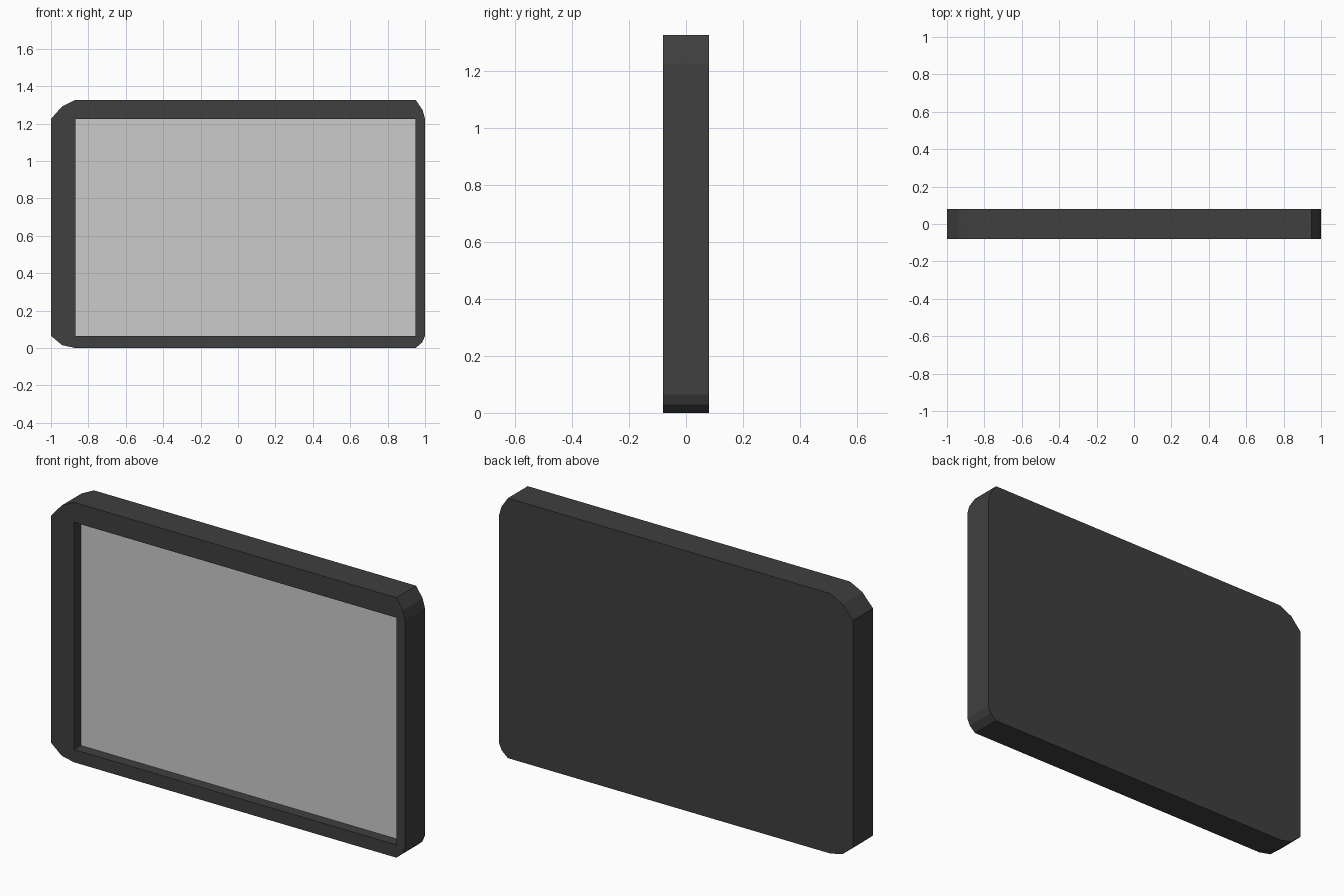
import bpy, bmesh

if "Cube" in bpy.data.objects:
    bpy.data.objects.remove(bpy.data.objects["Cube"])

Y_FRONT, Y_BACK, Y_SCREEN = -0.08, 0.08, -0.025
X0, X1, Z0, Z1 = -0.87, 0.95, 0.065, 1.225   # screen opening
TOP = 1.327


def material(name, value):
    mat = bpy.data.materials.new(name)
    mat.diffuse_color = (value, value, value, 1)
    mat.use_nodes = True
    mat.node_tree.nodes["Principled BSDF"].inputs["Base Color"].default_value = mat.diffuse_color
    return mat


def finish(name, bm, mat=None):
    mesh = bpy.data.meshes.new(name)
    bm.to_mesh(mesh)
    bm.free()
    obj = bpy.data.objects.new(name, mesh)
    bpy.context.collection.objects.link(obj)
    if mat:
        mesh.materials.append(mat)
    return obj


# Outline counter-clockwise seen from the front, three points per corner
outline = [
    (-1, Z0), (-0.94, 0.015), (X0, 0),
    (X1, 0), (0.985, 0.03), (1, Z0),
    (1, Z1), (0.987, 1.272), (X1, TOP),
    (X0, TOP), (-0.94, 1.292), (-1, Z1),
]
opening = [(X0, Z0), (X1, Z0), (X1, Z1), (X0, Z1)]

# Casing: solid back, side wall, front bezel and recess walls
bm = bmesh.new()
ring = lambda pts, y: [bm.verts.new((x, y, z)) for x, z in pts]
back = ring(outline, Y_BACK)
front = ring(outline, Y_FRONT)
lip = ring(opening, Y_FRONT)
floor = ring(opening, Y_SCREEN)
bm.faces.new(back[::-1])
for i in range(12):
    j = (i + 1) % 12
    a, b = lip[i // 3], lip[j // 3]
    bm.faces.new((front[i], back[i], back[j], front[j]))
    bm.faces.new((front[i], front[j], a) if a is b else (front[i], front[j], b, a))
for i in range(4):
    j = (i + 1) % 4
    bm.faces.new((lip[i], lip[j], floor[j], floor[i]))
finish("casing", bm, material("dark_casing", 0.05))

# Screen panel set into the recess
bm = bmesh.new()
bm.faces.new([bm.verts.new((x, Y_SCREEN, z)) for x, z in opening])
finish("screen", bm)
